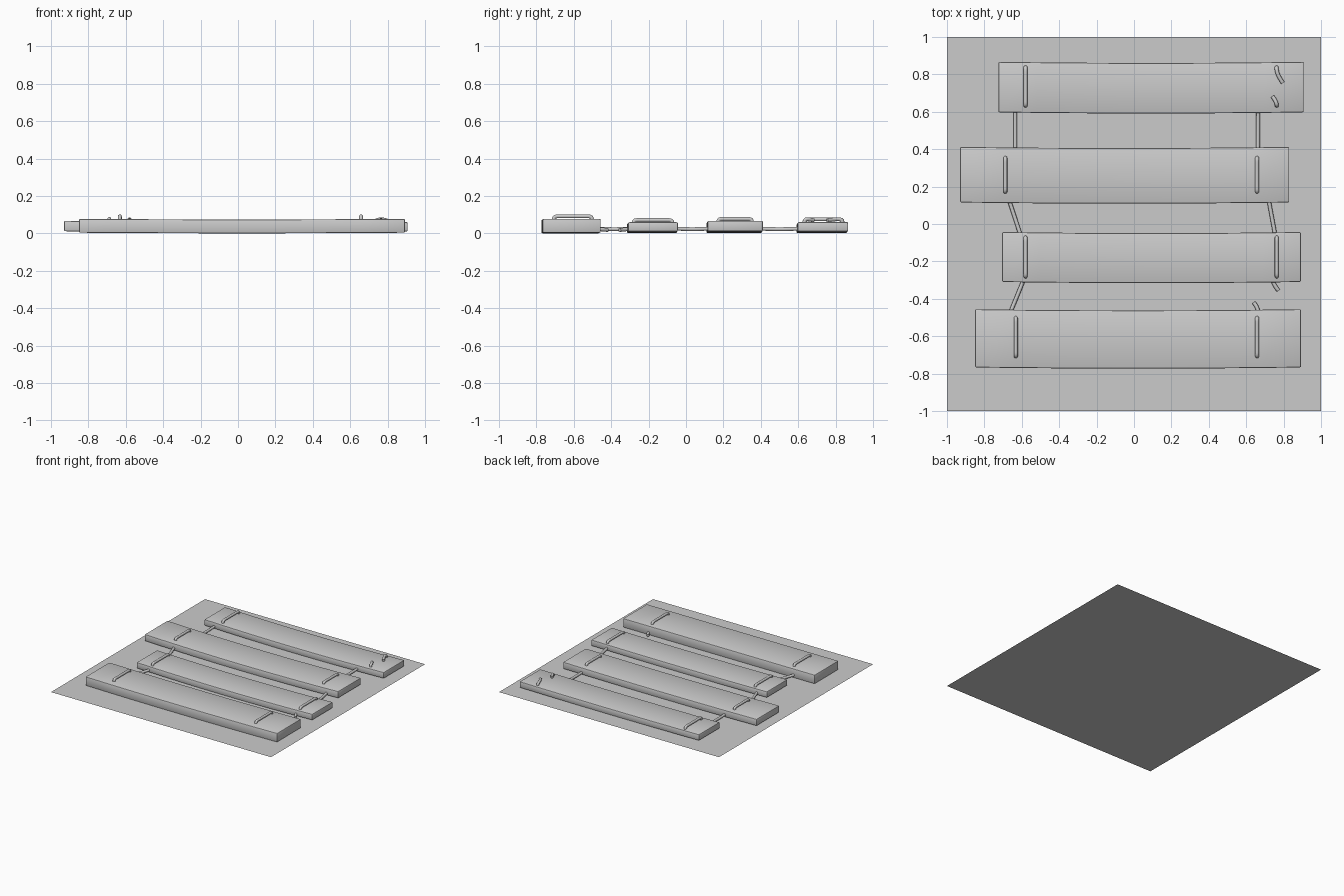
import bpy, bmesh

if "Cube" in bpy.data.objects:
    bpy.data.objects.remove(bpy.data.objects["Cube"])


def smooth(obj, angle=0.6):
    bpy.ops.object.select_all(action='DESELECT')
    obj.select_set(True)
    bpy.context.view_layer.objects.active = obj
    bpy.ops.object.shade_smooth_by_angle(angle=angle)


def plank(name, x0, x1, y0, y1, z0, z1, bow=0.006):
    """Bevelled board that bows forward and sags slightly at mid-span."""
    bm = bmesh.new()
    bmesh.ops.create_cube(bm, size=1)
    for v in bm.verts:
        v.co = ((x0, x1)[v.co.x > 0], (y0, y1)[v.co.y > 0], (z0, z1)[v.co.z > 0])
    bmesh.ops.bevel(bm, geom=bm.edges[:], offset=0.007, segments=2,
                    affect='EDGES', profile=0.5)
    long_edges = [e for e in bm.edges
                  if abs(e.verts[0].co.x - e.verts[1].co.x) > (x1 - x0) * 0.8]
    bmesh.ops.subdivide_edges(bm, edges=long_edges, cuts=7)
    mid, half = (x0 + x1) / 2, (x1 - x0) / 2
    for v in bm.verts:
        k = max(0, 1 - ((v.co.x - mid) / half) ** 2)
        v.co.y -= bow * k
        v.co.z -= z0 * 0.8 * k
    mesh = bpy.data.meshes.new(name)
    bm.to_mesh(mesh)
    bm.free()
    obj = bpy.data.objects.new(name, mesh)
    bpy.context.collection.objects.link(obj)
    smooth(obj)


def rope(name, pts, r=0.0105):
    """Round cord along a path, with softened corners and closed ends."""
    cu = bpy.data.curves.new(name, 'CURVE')
    cu.dimensions = '3D'
    cu.bevel_depth = r
    cu.bevel_resolution = 3
    cu.resolution_u = 4
    cu.use_fill_caps = True
    sp = cu.splines.new('NURBS')
    sp.points.add(len(pts) - 1)
    for p, co in zip(sp.points, pts):
        p.co = (*co, 1)
    sp.order_u = 3
    sp.use_endpoint_u = True
    obj = bpy.data.objects.new(name, cu)
    bpy.context.collection.objects.link(obj)
    bpy.ops.object.select_all(action='DESELECT')
    obj.select_set(True)
    bpy.context.view_layer.objects.active = obj
    bpy.ops.object.convert(target='MESH')
    smooth(bpy.context.object, 1.0)


def loop(name, x, y0, y1, top, deck):
    """Cord coming up through one hole and down through the other."""
    z = top - 0.0105
    rope(name, [(x, y0 + 0.011, deck - 0.02), (x, y0 + 0.011, deck),
                (x, y0 + 0.016, z), (x, y0 + 0.05, z), (x, y1 - 0.05, z),
                (x, y1 - 0.016, z), (x, y1 - 0.011, deck),
                (x, y1 - 0.011, deck - 0.02)])


# backing sheet under the bridge
bpy.ops.mesh.primitive_plane_add(size=2)
bpy.context.object.name = "base_sheet"

# boards, back to front
plank("plank_back", -0.725, 0.907, 0.597, 0.867, 0.01, 0.061)
plank("plank_second", -0.93, 0.83, 0.115, 0.412, 0.012, 0.068)
plank("plank_third", -0.705, 0.892, -0.310, -0.043, 0.010, 0.060)
plank("plank_front", -0.85, 0.893, -0.767, -0.456, 0.004, 0.078)

# cord loops on top of the boards
loop("loop_back_left", -0.58, 0.62, 0.85, 0.086, 0.055)
for x, s in ((-0.688, "left"), (0.658, "right")):
    loop("loop_second_" + s, x, 0.16, 0.365, 0.088, 0.062)
for x, s in ((-0.58, "left"), (0.763, "right")):
    loop("loop_third_" + s, x, -0.293, -0.06, 0.082, 0.054)
for x, s in ((-0.632, "left"), (0.658, "right")):
    loop("loop_front_" + s, x, -0.72, -0.49, 0.102, 0.07)

# snapped cord ends on the back board
rope("snapped_end_far", [(0.762, 0.838, 0.04), (0.762, 0.838, 0.07),
                         (0.763, 0.82, 0.077), (0.772, 0.79, 0.075), (0.795, 0.755, 0.07)])
rope("snapped_end_near", [(0.763, 0.632, 0.04), (0.763, 0.632, 0.07),
                          (0.762, 0.645, 0.077), (0.753, 0.665, 0.074), (0.74, 0.682, 0.07)])

# cords running between the boards
Z = 0.023
for name, a, b in (
        ("link_back_left", (-0.635, 0.63), (-0.635, 0.37)),
        ("link_back_right", (0.664, 0.63), (0.662, 0.37)),
        ("link_middle_left", (-0.672, 0.14), (-0.603, -0.07)),
        ("link_middle_right", (0.718, 0.14), (0.757, -0.07)),
        ("link_front_left", (-0.582, -0.28), (-0.668, -0.49))):
    rope(name, [(*a, Z + 0.004), ((a[0] + b[0]) / 2, (a[1] + b[1]) / 2, Z - 0.004),
                (*b, Z + 0.004)])

# snapped link at the front right
rope("snapped_link_back", [(0.735, -0.28, Z), (0.745, -0.325, Z), (0.772, -0.355, 0.018)])
rope("snapped_link_front", [(0.665, -0.49, Z), (0.667, -0.45, Z), (0.64, -0.42, 0.018)])
